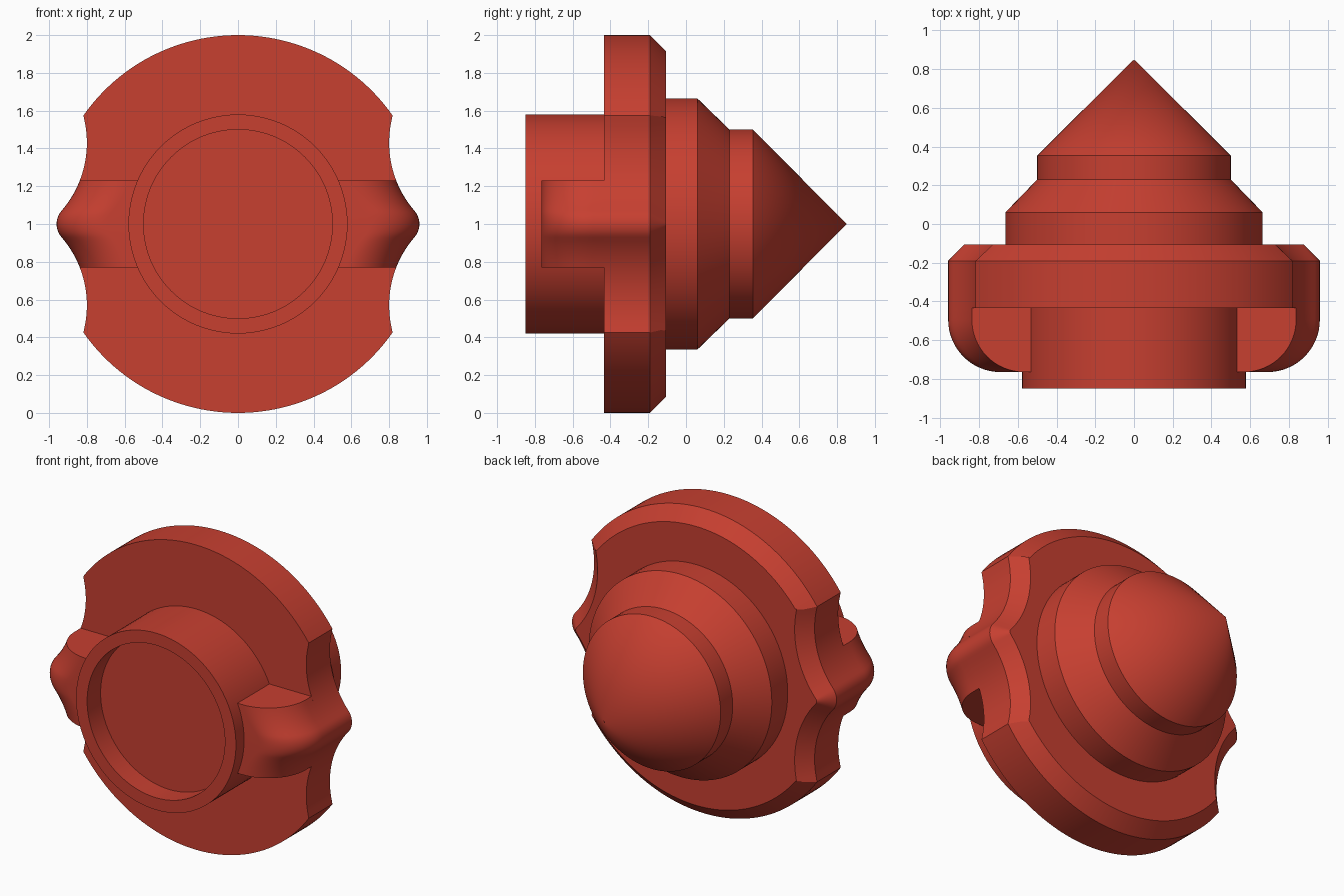
import bpy, bmesh, math
from mathutils import Vector

if "Cube" in bpy.data.objects:
    bpy.data.objects.remove(bpy.data.objects["Cube"])

red = bpy.data.materials.new("red")
red.diffuse_color = (0.57, 0.05, 0.03, 1)
red.use_nodes = True
red.node_tree.nodes["Principled BSDF"].inputs["Base Color"].default_value = red.diffuse_color


def finish(name, bm):
    bmesh.ops.remove_doubles(bm, verts=bm.verts, dist=1e-5)
    bmesh.ops.recalc_face_normals(bm, faces=bm.faces)
    mesh = bpy.data.meshes.new(name)
    bm.to_mesh(mesh)
    bm.free()
    mesh.materials.append(red)
    ob = bpy.data.objects.new(name, mesh)
    bpy.context.collection.objects.link(ob)
    ob.location.z = 1
    bpy.ops.object.select_all(action='DESELECT')
    ob.select_set(True)
    bpy.context.view_layer.objects.active = ob
    bpy.ops.object.shade_smooth_by_angle(angle=math.radians(30))
    return ob


def lathe(name, profile, steps=96):
    """Turn (radius, y) points around the y axis."""
    bm = bmesh.new()
    vs = [bm.verts.new((r, y, 0)) for r, y in profile]
    es = [bm.edges.new(p) for p in zip(vs, vs[1:])]
    bmesh.ops.spin(bm, geom=vs + es, cent=(0, 0, 0), axis=(0, 1, 0),
                   angle=2 * math.pi, steps=steps)
    return finish(name, bm)


def skin(bm, rings, closed):
    """Bridge equal-length rows of points with quads."""
    rows = [[bm.verts.new(p) for p in ring] for ring in rings]
    n = len(rows[0])
    for a, b in zip(rows, rows[1:]):
        for i in range(n if closed else n - 1):
            j = (i + 1) % n
            bm.faces.new((a[i], a[j], b[j], b[i]))
    return rows


# Side outline: rounded peak running into a concave scoop
SCOOP_X, SCOOP_Z, SCOOP_R, JOIN_Z = 1.35, 0.43, 0.55, 0.07
join_x = SCOOP_X - math.sqrt(SCOOP_R ** 2 - (SCOOP_Z - JOIN_Z) ** 2)
lean = math.asin((SCOOP_Z - JOIN_Z) / SCOOP_R)
tip_r = JOIN_Z / math.sin(lean)


def side_x(z):
    z = abs(z)
    if z < JOIN_Z:
        return join_x - tip_r * math.cos(lean) + math.sqrt(tip_r ** 2 - z * z)
    return SCOOP_X - math.sqrt(SCOOP_R ** 2 - (z - SCOOP_Z) ** 2)


def inset(points, d):
    """Offset a counter-clockwise outline inward with mitred corners."""
    out = []
    for i, p in enumerate(points):
        a = (p - points[i - 1]).normalized()
        b = (points[(i + 1) % len(points)] - p).normalized()
        na, nb = Vector((-a.y, a.x)), Vector((-b.y, b.x))
        out.append(p + (na + nb) * d / (1 + na.dot(nb)))
    return out


# Flange: scooped disc with a chamfered back edge
CORNER_Z = 0.575
corner_a = math.asin(CORNER_Z)
side_z = [JOIN_Z * i / 6 for i in range(6)]
side_z += [JOIN_Z + (CORNER_Z - JOIN_Z) * i / 20 for i in range(20)]
quarter = [Vector((side_x(z), z)) for z in side_z]
for i in range(25):
    a = corner_a + (math.pi / 2 - corner_a) * i / 24
    quarter.append(Vector((math.cos(a), math.sin(a))))
half = quarter + [Vector((-p.x, p.y)) for p in reversed(quarter[:-1])]
outline = half + [Vector((p.x, -p.y)) for p in reversed(half[1:-1])]
bm = bmesh.new()
layers = [(outline, -0.435), (outline, -0.19), (inset(outline, 0.085), -0.105)]
rows = skin(bm, [[(p.x, y, p.y) for p in pts] for pts, y in layers], True)
bm.faces.new(rows[0])
bm.faces.new(rows[-1])
finish("flange", bm)

# Stepped pointed nose at the back
lathe("nose", [(0, -0.11), (0.665, -0.11), (0.665, 0.06), (0.5, 0.23),
               (0.5, 0.355), (0, 0.85)])

# Collar with a shallow recess at the front
lathe("collar", [(0, -0.71), (0.5, -0.71), (0.5, -0.85), (0.58, -0.85),
                 (0.58, -0.43), (0, -0.43)])

# Side lugs: continue the peaked outline forward and round over to the collar
LUG_R, LUG_FRONT, LUG_IN = 0.27, -0.765, 0.52
lug_z = [0.23 - 0.16 * i / 8 for i in range(8)]
lug_z += [JOIN_Z - JOIN_Z * i / 6 for i in range(6)]
lug_z = lug_z + [0] + [-z for z in reversed(lug_z)]
bm = bmesh.new()
rings = []
for z in lug_z:
    x = side_x(z)
    ring = [(LUG_IN, -0.435, z), (x, -0.435, z)]
    for i in range(17):
        t = math.pi / 2 * i / 16
        ring.append((x - LUG_R * (1 - math.cos(t)),
                     LUG_FRONT + LUG_R * (1 - math.sin(t)), z))
    ring.append((LUG_IN, LUG_FRONT, z))
    rings.append(ring)
rows = skin(bm, [r[1:] for r in rings], False)
for row, ring in ((rows[0], rings[0]), (rows[-1], rings[-1])):
    bm.faces.new([bm.verts.new(ring[0])] + row)
lugs = finish("side_lugs", bm)
lugs.modifiers.new("Mirror", 'MIRROR')
